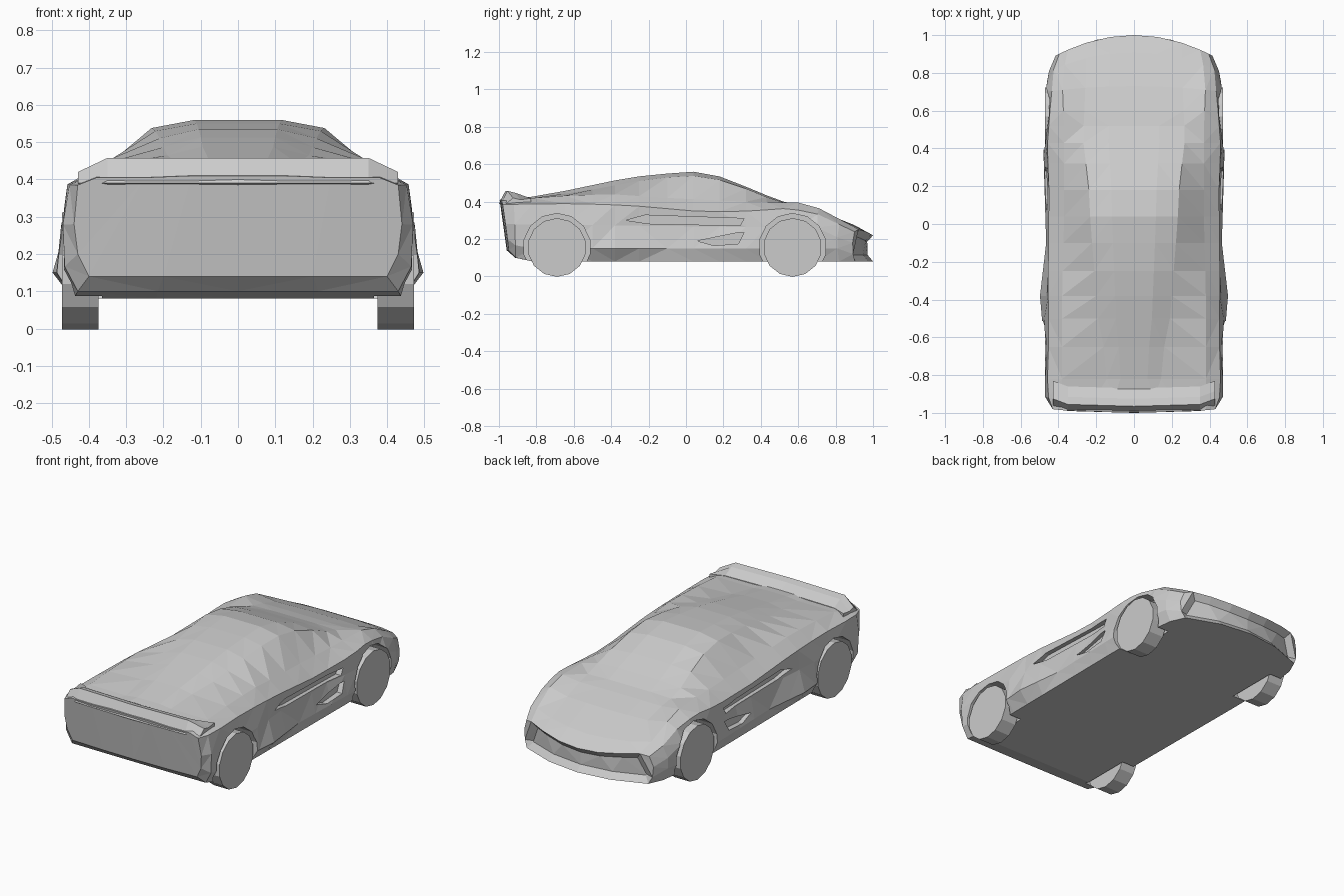
import bpy, bmesh, math

if "Cube" in bpy.data.objects:
    bpy.data.objects.remove(bpy.data.objects["Cube"])


def curve(*knots):
    """Piecewise-linear function through (y, value) pairs."""
    def f(y):
        if y <= knots[0][0]:
            return knots[0][1]
        for (a, va), (b, vb) in zip(knots, knots[1:]):
            if y <= b:
                return va + (vb - va) * (y - a) / (b - a)
        return knots[-1][1]
    return f


def finish(bm, name):
    bmesh.ops.recalc_face_normals(bm, faces=bm.faces)
    mesh = bpy.data.meshes.new(name)
    bm.to_mesh(mesh)
    bm.free()
    ob = bpy.data.objects.new(name, mesh)
    bpy.context.collection.objects.link(ob)
    return ob


def prism(bm, outline, x0, x1):
    """Closed prism along x from a (y, z) outline."""
    a = [bm.verts.new((x0, y, z)) for y, z in outline]
    b = [bm.verts.new((x1, y, z)) for y, z in outline]
    bm.faces.new(a)
    bm.faces.new(b)
    n = len(a)
    for i in range(n):
        bm.faces.new((a[i], a[(i + 1) % n], b[(i + 1) % n], b[i]))


def circle(cy, cz, r, n):
    return [(cy + r * math.cos(math.tau * (i + .5) / n),
             cz + r * math.sin(math.tau * (i + .5) / n)) for i in range(n)]


# Body: half-widths and heights along the length
floor_z = curve((-.98, .14), (-.89, .08))
floor_w = curve((-.98, .40), (-.9, .44), (.4, .45), (.78, .44), (.86, .39))
sill_z = curve((-.98, .2), (-.89, .15), (.8, .15), (.86, .12))
sill_w = curve((-.98, .43), (-.93, .465), (-.6, .475), (-.4, .50), (-.1, .465),
               (.4, .48), (.72, .47), (.8, .45), (.86, .41))
door_z = curve((-.98, .28), (.7, .26), (.86, .18))
door_w = curve((-.98, .44), (-.93, .47), (-.5, .475), (-.25, .45), (.2, .445),
               (.38, .47), (.7, .468), (.8, .45), (.86, .415))
shoulder_z = curve((-.98, .385), (-.6, .39), (-.3, .38), (.1, .345), (.35, .35),
                   (.55, .365), (.7, .335), (.9, .24), (1, .2))
shoulder_w = curve((-.98, .43), (-.9, .46), (-.6, .452), (-.3, .455), (.2, .45),
                   (.4, .46), (.6, .445), (.8, .425), (.86, .395))
glass_z = curve((-.98, .405), (-.7, .43), (-.4, .44), (-.1, .42), (.3, .40),
                (.6, .395), (.7, .37), (.8, .32), (.9, .262), (1, .215))
glass_w = curve((-.98, .38), (-.3, .38), (0, .37), (.5, .37), (.75, .38), (.86, .35))
roof_z = curve((-.98, .405), (-.8, .42), (-.5, .465), (-.2, .52), (0, .54), (.1, .535),
               (.25, .50), (.4, .435), (.5, .40), (.62, .378), (.8, .318), (.9, .27), (1, .22))
roof_w = curve((-.98, .25), (-.8, .13), (-.5, .19), (0, .23), (.2, .24), (.45, .27), (.86, .25))
spine_z = curve((-.98, .41), (-.86, .42), (-.65, .457), (-.3, .53), (0, .56), (.07, .56),
                (.2, .53), (.38, .455), (.5, .405), (.62, .378), (.8, .322), (.9, .275), (1, .22))
bow = curve((-.98, -.015), (-.9, 0), (.6, 0), (.7, .03), (.8, .11), (.86, .14))
lean = curve((-.98, .14), (-.9, 0))


def section(y):
    parts = [(0, floor_z), (floor_w(y) * .5, floor_z), (floor_w(y), floor_z),
             (sill_w(y), sill_z), (door_w(y), door_z), (shoulder_w(y), shoulder_z),
             (glass_w(y), glass_z), (roof_w(y), roof_z), (roof_w(y) * .5, spine_z), (0, spine_z)]
    pts = []
    for i, (x, fz) in enumerate(parts):
        yy = y + bow(y) * (1 - (x / .47) ** 2)
        z = fz(yy) if i > 4 else fz(y)
        pts.append((x, yy + lean(y) * (.4 - z), z))
    return pts + [(-x, yy, z) for x, yy, z in pts[8:0:-1]]


bm = bmesh.new()
stations = (-.98, -.92, -.82, -.65, -.5, -.38, -.25, -.1, .04, .18, .32, .43,
            .52, .6, .7, .8, .86)
rings = [[bm.verts.new(p) for p in section(y)] for y in stations]
for a, b in zip(rings, rings[1:]):
    for i in range(18):
        j = (i + 1) % 18
        bm.faces.new((a[i], a[j], b[j], b[i]))
nose = []
for ring in (rings[0], rings[-1]):
    for i in range(4):
        for s in (1, -1):
            f = bm.faces.new([ring[(s * k) % 18] for k in (i, i + 1, 8 - i, 9 - i)])
            if ring is rings[-1] and i < 3:
                nose.append(f)
# Recessed mouth in the nose
bmesh.ops.recalc_face_normals(bm, faces=bm.faces)
bmesh.ops.inset_region(bm, faces=nose, thickness=.035, depth=-.03, use_even_offset=True)
bmesh.ops.triangulate(bm, faces=bm.faces)
body = finish(bm, "body")

# Wheel wells and door intakes cut from the body
wheels = {"rear": -.69, "front": .57}
bm = bmesh.new()
for s in (1, -1):
    for cy in wheels.values():
        prism(bm, circle(cy, .157, .18, 14), s * .365, s * .6)
    prism(bm, [(-.32, .3), (-.22, .328), (.31, .31), (.29, .272), (-.2, .282)], s * .425, s * .6)
    prism(bm, [(.06, .19), (.28, .235), (.31, .235), (.28, .175), (.15, .165)], s * .44, s * .6)
cutter = finish(bm, "well_cutter")
cutter.hide_render = True
cutter.display_type = 'WIRE'
mod = body.modifiers.new("wells", 'BOOLEAN')
mod.operation = 'DIFFERENCE'
mod.solver = 'EXACT'
mod.object = cutter

# Wheels
for label, cy in wheels.items():
    for side, s in (("right", 1), ("left", -1)):
        bm = bmesh.new()
        prism(bm, circle(cy, .155, .157, 14), s * .375, s * .472)
        finish(bm, f"{label}_{side}_wheel")

# Tail spoiler, swept across the rear deck
bm = bmesh.new()
rows = []
for x, top, dy in ((-.43, .42, .04), (-.35, .458, .01), (0, .458, 0), (.35, .458, .01), (.43, .42, .04)):
    prof = [(-.97, .372), (-1, .39), (-.965, top), (-.925, top - .01), (-.87, .418), (-.87, .385)]
    rows.append([bm.verts.new((x, y + dy, z)) for y, z in prof])
for a, b in zip(rows, rows[1:]):
    for i in range(6):
        j = (i + 1) % 6
        bm.faces.new((a[i], a[j], b[j], b[i]))
bm.faces.new(rows[0])
bm.faces.new(rows[-1])
finish(bm, "tail_spoiler")
